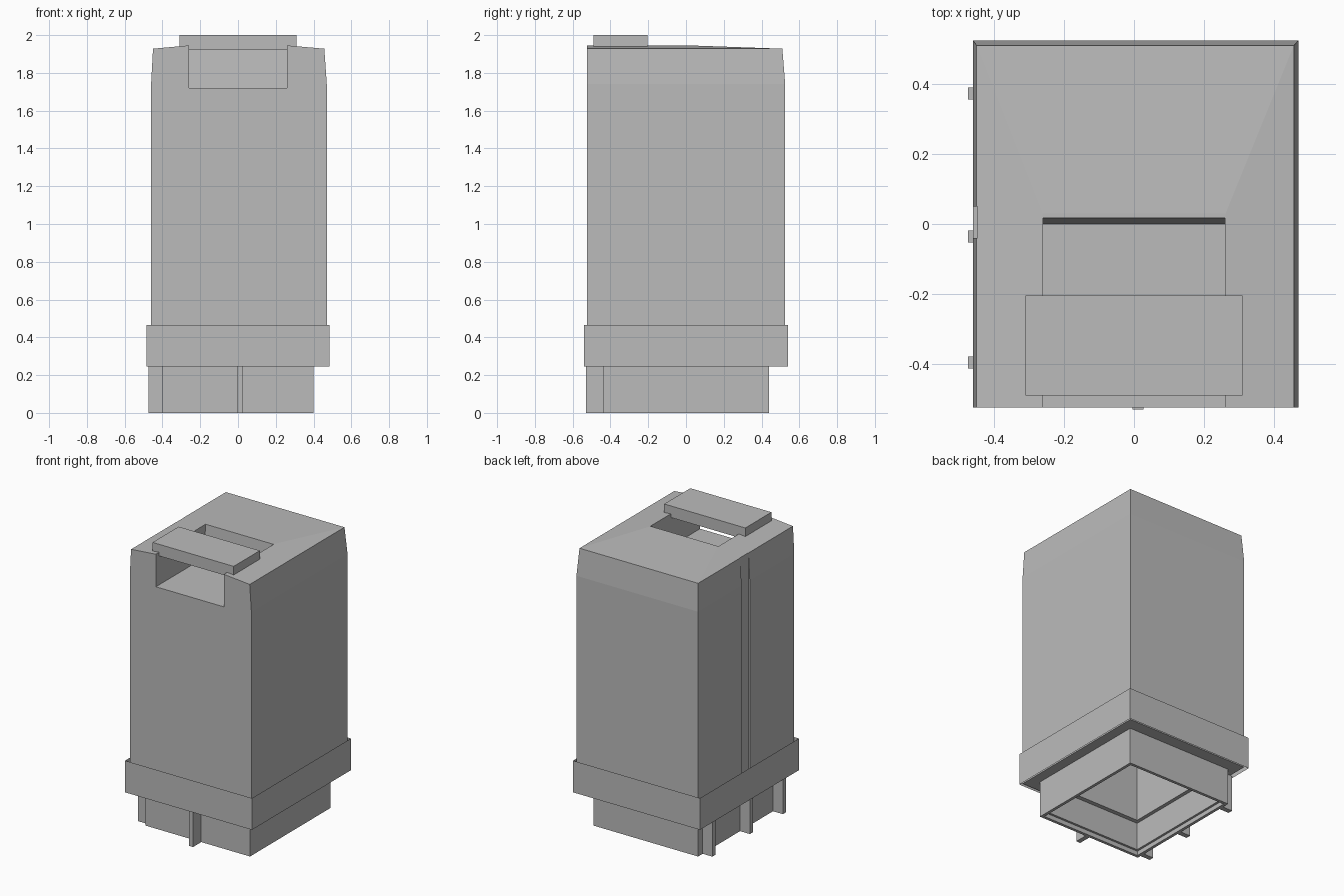
import bpy, bmesh

cube = bpy.data.objects.get("Cube")
if cube:
    bpy.data.objects.remove(cube, do_unlink=True)

grey = bpy.data.materials.new("plain_grey")
grey.use_nodes = True
COLOUR = (0.5, 0.5, 0.5, 1)
grey.diffuse_color = COLOUR
grey.node_tree.nodes["Principled BSDF"].inputs["Base Color"].default_value = COLOUR


def loft(name, rings, caps=True):
    """Join rectangles (x0, x1, y0, y1, z) into one skin."""
    bm = bmesh.new()
    loops = [[bm.verts.new(p) for p in
              ((x0, y0, z), (x1, y0, z), (x1, y1, z), (x0, y1, z))]
             for x0, x1, y0, y1, z in rings]
    for a, b in zip(loops, loops[1:]):
        for i in range(4):
            j = (i + 1) % 4
            bm.faces.new((a[i], a[j], b[j], b[i]))
    if caps:
        bm.faces.new(loops[0][::-1])
        bm.faces.new(loops[-1])
        bmesh.ops.recalc_face_normals(bm, faces=bm.faces)
    mesh = bpy.data.meshes.new(name)
    bm.to_mesh(mesh)
    bm.free()
    mesh.materials.append(grey)
    ob = bpy.data.objects.new(name, mesh)
    bpy.context.collection.objects.link(ob)
    return ob


def box(name, x0, x1, y0, y1, z0, z1):
    return loft(name, [(x0, x1, y0, y1, z0), (x0, x1, y0, y1, z1)])


def even(hx, hy, z):
    return (-hx, hx, -hy, hy, z)


def cut(ob, cutter):
    """Subtract the cutter for good, then drop it."""
    cutter.hide_render = True
    mod = ob.modifiers.new("cut", "BOOLEAN")
    mod.operation = "DIFFERENCE"
    mod.solver = "EXACT"
    mod.object = cutter
    bpy.context.view_layer.update()
    graph = bpy.context.evaluated_depsgraph_get()
    mesh = bpy.data.meshes.new_from_object(ob.evaluated_get(graph))
    ob.modifiers.clear()
    ob.data = mesh
    bpy.data.objects.remove(cutter, do_unlink=True)


# Casing: hollow underside, stepped foot, tall body and shallow ridged top
casing = loft("casing", [
    even(0.34, 0.375, 1.6), even(0.34, 0.375, 0.22),
    even(0.365, 0.405, 0.22), even(0.365, 0.405, 0.03),
    even(0.38, 0.42, 0.03), even(0.38, 0.42, 0),
    even(0.4, 0.44, 0), even(0.4, 0.44, 0.25),
    (-0.46, 0.47, -0.525, 0.525, 0.25),
    (-0.46, 0.47, -0.525, 0.525, 1.74),
    (-0.45, 0.457, -0.525, 0.51, 1.928),
    (-0.262, 0.262, -0.525, 0.03, 1.945),
])

# Opening at the top front, with a leaning back wall
cut(casing, loft("opening_cutter", [
    (-0.26, 0.26, -0.7, 0.0, 1.72), (-0.26, 0.26, -0.7, 0.022, 2.0)]))

# Shallow upright groove in the right side
cut(casing, box("groove_cutter", -0.6, -0.448, -0.04, 0.05, 0.3, 2.1))

# Skirt: thin open band around the lower body
loft("skirt", [even(0.485, 0.54, 0.245), even(0.485, 0.54, 0.464)], caps=False)

# Handle bridging the opening
box("handle", -0.31, 0.31, -0.49, -0.205, 1.94, 2.0)
box("handle_underside", -0.26, 0.26, -0.49, -0.205, 1.92, 1.945)

# Ribs on the foot
box("front_rib", -0.005, 0.027, -0.53, -0.43, 0, 0.25)
for i, y in enumerate((-0.396, -0.036, 0.373)):
    box(f"side_rib_{i + 1}", -0.475, -0.39, y - 0.017, y + 0.017, 0, 0.25)
